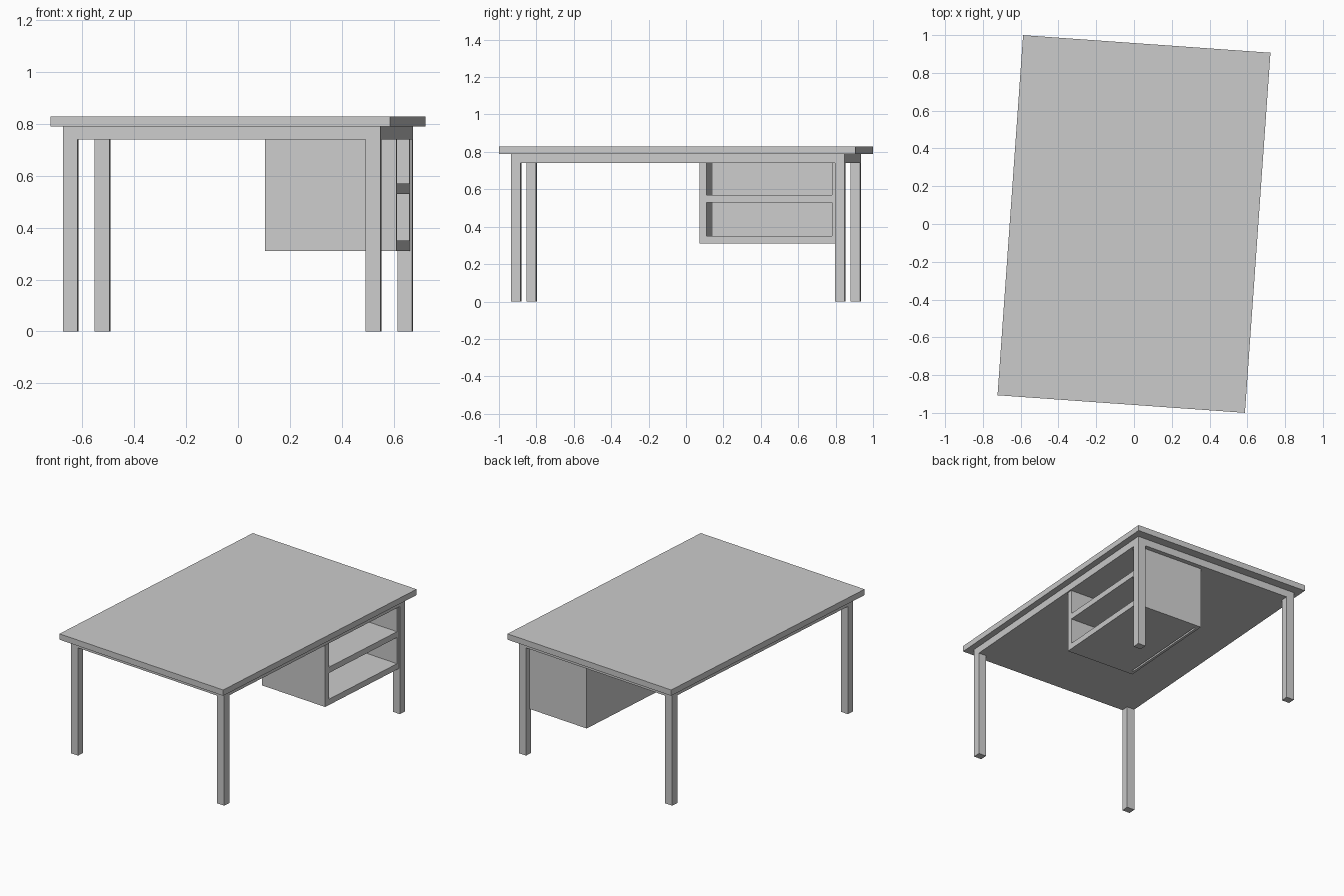
import bpy
from math import radians
from mathutils import Matrix

if "Cube" in bpy.data.objects:
    bpy.data.objects.remove(bpy.data.objects["Cube"])

# The whole desk is turned slightly about the vertical axis
TURN = Matrix.Rotation(radians(-4.06), 4, 'Z')


def box(name, x0, x1, y0, y1, z0, z1):
    bpy.ops.mesh.primitive_cube_add(size=1)
    ob = bpy.context.object
    ob.name = name
    place = Matrix.Translation(((x0 + x1) / 2, (y0 + y1) / 2, (z0 + z1) / 2))
    size = Matrix.Diagonal((x1 - x0, y1 - y0, z1 - z0, 1))
    ob.data.transform(TURN @ place @ size)
    return ob


# Table top and the recessed slab beneath it
TW, TL = 0.6565, 0.9555
SW, SL = 0.614, 0.894
box("table_top", -TW, TW, -TL, TL, 0.79, 0.83)
box("under_slab", -SW, SW, -SL, SL, 0.74, 0.79)

# Four corner legs, flush with the slab
LX, LY = 0.057, 0.051
for sx, side in ((-1, "left"), (1, "right")):
    for sy, end in ((-1, "front"), (1, "back")):
        xs = sorted((sx * SW, sx * (SW - LX)))
        ys = sorted((sy * SL, sy * (SL - LY)))
        box(f"{end}_{side}_leg", *xs, *ys, 0, 0.74)

# Hanging pedestal, open towards the right
PX0, PX1, PY0, PY1 = 0.097, 0.605, 0.1155, 0.862
PZ0, PZ1, T = 0.31, 0.74, 0.036
box("pedestal_front_panel", PX0 + T / 2, PX1, PY0, PY0 + T, PZ0, PZ1)
box("pedestal_back_panel", PX0 + T / 2, PX1, PY1 - T, PY1, PZ0, PZ1)
box("pedestal_inner_panel", PX0, PX0 + T / 2, PY0, PY1, PZ0, PZ1)

# Bottom board and middle shelf
for name, z in (("pedestal_bottom", PZ0), ("pedestal_shelf", 0.53)):
    box(name, PX0 + T / 2 + 0.012, PX1, PY0 + T, PY1 - T, z, z + 0.04)
